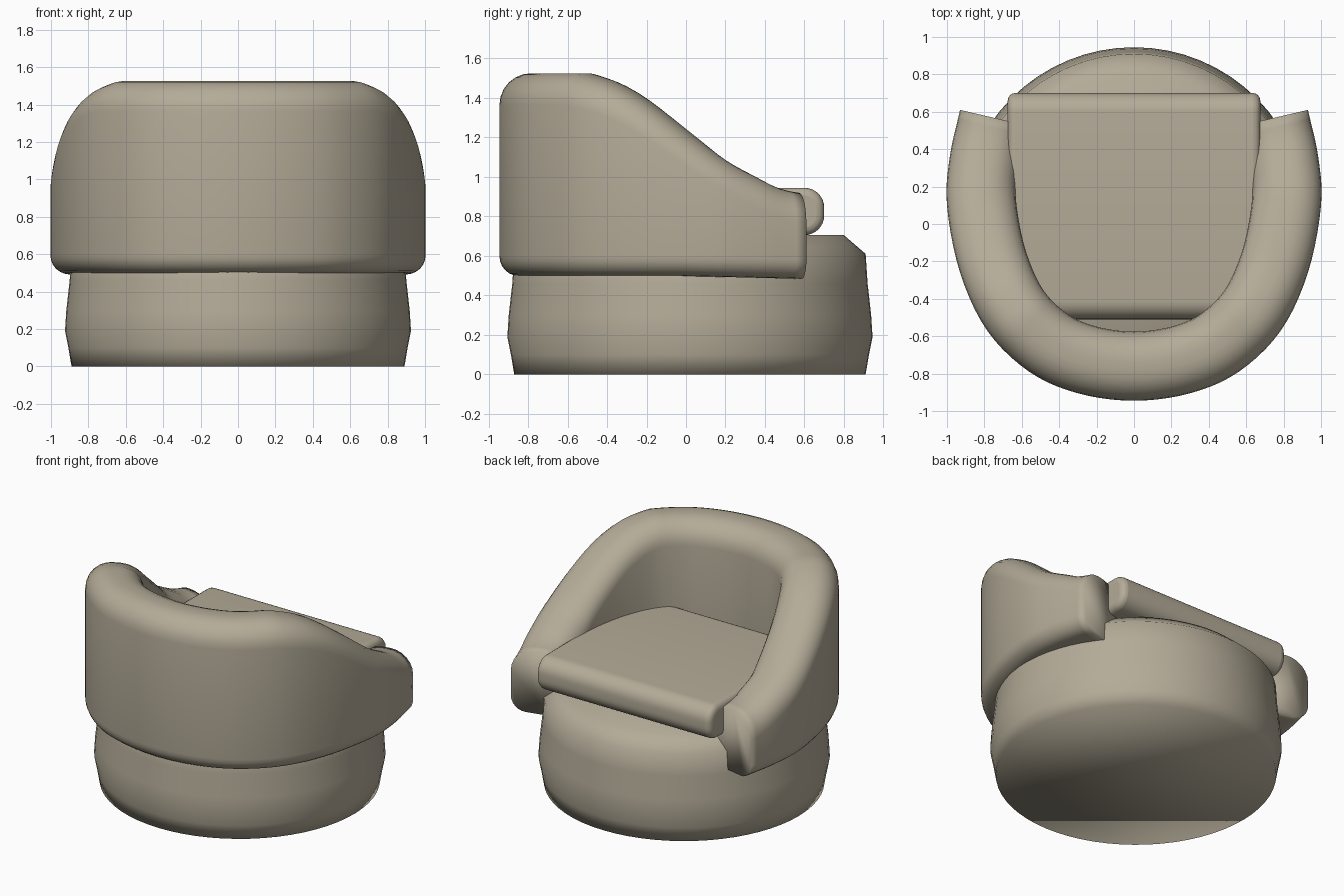
import bpy, bmesh, math
from mathutils import Vector

if "Cube" in bpy.data.objects:
    bpy.data.objects.remove(bpy.data.objects["Cube"])

# warm taupe upholstery
fabric = bpy.data.materials.new("fabric")
fabric.diffuse_color = (0.456, 0.41, 0.315, 1)
fabric.use_nodes = True
fabric.node_tree.nodes["Principled BSDF"].inputs["Base Color"].default_value = fabric.diffuse_color


def finish(bm, name, angle=180):
    bmesh.ops.recalc_face_normals(bm, faces=bm.faces)
    me = bpy.data.meshes.new(name)
    bm.to_mesh(me)
    bm.free()
    me.materials.append(fabric)
    ob = bpy.data.objects.new(name, me)
    bpy.context.collection.objects.link(ob)
    bpy.ops.object.select_all(action='DESELECT')
    ob.select_set(True)
    bpy.context.view_layer.objects.active = ob
    bpy.ops.object.shade_smooth_by_angle(angle=math.radians(angle))
    return ob


def skin(bm, rings):
    """Bridge equal-length vertex rings; cap both ends."""
    vs = [[bm.verts.new(p) for p in r] for r in rings]
    n = len(vs[0])
    for a, b in zip(vs, vs[1:]):
        for i in range(n):
            j = (i + 1) % n
            bm.faces.new((a[i], a[j], b[j], b[i]))
    bm.faces.new(vs[0])
    bm.faces.new(vs[-1])


def spline(pts, steps):
    """Catmull-Rom through pts."""
    p = [2 * pts[0] - pts[1]] + pts + [2 * pts[-1] - pts[-2]]
    out = []
    for i in range(1, len(p) - 2):
        a, b, c, d = p[i - 1:i + 3]
        for s in range(steps):
            t = s / steps
            out.append(0.5 * (2 * b + (c - a) * t + (2 * a - 5 * b + 4 * c - d) * t * t
                              + (3 * b - a - 3 * c + d) * t ** 3))
    return out + [pts[-1]]


# drum base
bm = bmesh.new()
profile = [(0.89, 0), (0.907, 0.10), (0.925, 0.19), (0.918, 0.30), (0.90, 0.46),
           (0.89, 0.61), (0.78, 0.705)]
N = 64
skin(bm, [[(r * math.cos(2 * math.pi * i / N), 0.02 + r * math.sin(2 * math.pi * i / N), z)
           for i in range(N)] for r, z in profile])
finish(bm, "base")

# wrap-around back and arms: rounded section swept along a U-shaped outline
half = [(0.3, -0.905), (0.56, -0.79), (0.785, -0.57), (0.93, -0.26), (1.0, 0.1),
        (0.985, 0.36), (0.93, 0.61)]
outline = [(-x, y) for x, y in reversed(half)] + [(0, -0.945)] + half
path = spline([Vector(p) for p in outline], 5)
heights = spline([Vector(p) for p in [(-0.5, 1.525), (-0.35, 1.475), (-0.2, 1.39), (0, 1.24),
                                      (0.2, 1.085), (0.35, 1.0), (0.47, 0.94), (0.62, 0.91)]], 6)


def top_height(y):
    if y <= heights[0].x:
        return heights[0].y
    for a, b in zip(heights, heights[1:]):
        if y <= b.x:
            return a.y + (b.y - a.y) * (y - a.x) / (b.x - a.x)
    return heights[-1].y


WIDTH = 0.37
rings = []
for i, p in enumerate(path):
    t = (path[min(i + 1, len(path) - 1)] - path[max(i - 1, 0)]).normalized()
    inward = Vector((-t.y, t.x))
    y = (p + inward * WIDTH / 2).y
    top, bottom = top_height(y), 0.498 - 0.015 * max(y, 0) / 0.6
    ring = []
    corners = [(0, bottom, 0.10, 180), (WIDTH, bottom, 0.10, 270),
               (WIDTH, top, 0.16, 0), (0, top, 0.16, 90)]
    for u, z, r, start in corners:
        cu = r if u == 0 else u - r
        cz = z + r if z == bottom else z - r
        for k in range(7):
            a = math.radians(start + 15 * k)
            q = p + inward * (cu + r * math.cos(a))
            ring.append((q.x, q.y, cz + r * math.sin(a)))
    rings.append(ring)
bm = bmesh.new()
skin(bm, rings)
finish(bm, "back_and_arms")

# seat cushion: side profile with rolled front edge, softened sides
bm = bmesh.new()
bmesh.ops.create_cube(bm, size=1)
for v in bm.verts:
    v.co = Vector((v.co.x * 1.35, v.co.y * 1.21 + 0.095, v.co.z * 0.24 + 0.825))
rolls = [e for e in bm.edges if abs(e.verts[0].co.x - e.verts[1].co.x) > 1]
bmesh.ops.bevel(bm, geom=rolls, offset=0.1, segments=8, profile=0.5, affect='EDGES')
seat = finish(bm, "seat_cushion", 50)
bev = seat.modifiers.new("soft_sides", 'BEVEL')
bev.width = 0.04
bev.segments = 4
bev.limit_method = 'ANGLE'
bev.angle_limit = math.radians(50)
